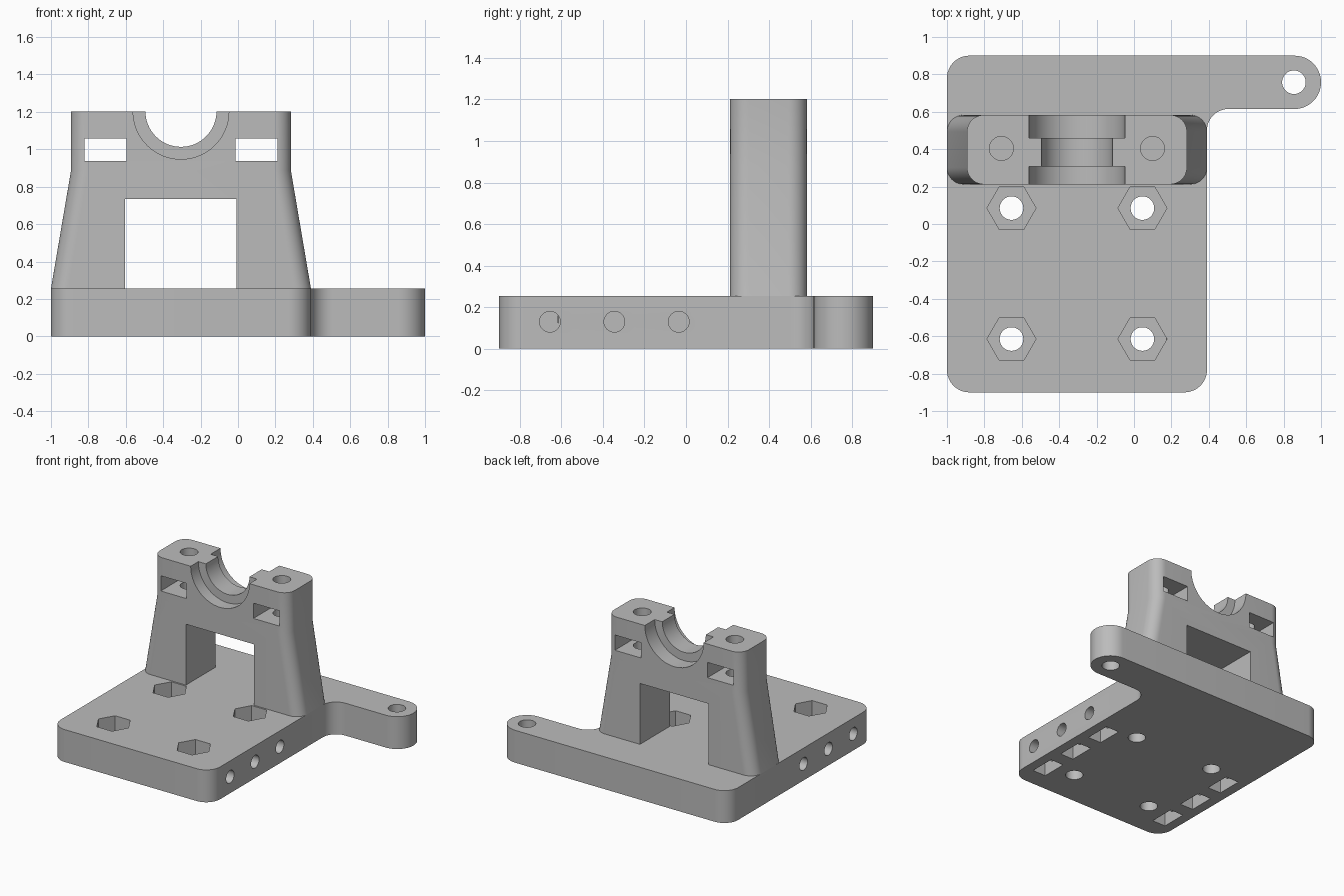
import bpy
import bmesh
from math import cos, sin, pi
from mathutils import Vector

default_cube = bpy.data.objects.get("Cube")
if default_cube:
    bpy.data.objects.remove(default_cube, do_unlink=True)

MID = -0.305          # symmetry plane of plate and stand
TOP = 0.255           # upper face of the plate
CREST = 1.203         # upper face of the stand
FRONT, BACK = 0.212, 0.583

grey = bpy.data.materials.new("plain_grey")
grey.use_nodes = True
grey.diffuse_color = (0.5, 0.5, 0.5, 1)
grey.node_tree.nodes["Principled BSDF"].inputs["Base Color"].default_value = (0.5, 0.5, 0.5, 1)


def rounded(corners, steps=12):
    """Outline of a right-angled polygon whose (x, y, radius) corners are filleted."""
    points = []
    for i, (x, y, r) in enumerate(corners):
        p = Vector((x, y))
        u = (Vector(corners[i - 1][:2]) - p).normalized()
        v = (Vector(corners[(i + 1) % len(corners)][:2]) - p).normalized()
        for k in range(steps + 1):
            t = pi / 2 * k / steps
            points.append(p + r * (u + v - v * cos(t) - u * sin(t)))
    return points


def loft(name, rings):
    """Closed solid skinned through matching rings of points."""
    bm = bmesh.new()
    loops = [[bm.verts.new(p) for p in ring] for ring in rings]
    n = len(loops[0])
    for low, high in zip(loops, loops[1:]):
        for i in range(n):
            j = (i + 1) % n
            bm.faces.new((low[i], low[j], high[j], high[i]))
    bm.faces.new(loops[0])
    bm.faces.new(loops[-1])
    bmesh.ops.recalc_face_normals(bm, faces=bm.faces)
    mesh = bpy.data.meshes.new(name)
    bm.to_mesh(mesh)
    bm.free()
    mesh.materials.append(grey)
    obj = bpy.data.objects.new(name, mesh)
    bpy.context.collection.objects.link(obj)
    return obj


def at_height(outline, z):
    return [(p[0], p[1], z) for p in outline]


def box(x0, x1, y0, y1, z0, z1):
    outline = [(x0, y0), (x1, y0), (x1, y1), (x0, y1)]
    return loft("cutter", [at_height(outline, z) for z in (z0, z1)])


def rod(axis, a, b, radius, start, end, sides=48):
    """Round or hexagonal cutter along an axis; a, b locate it on the other two."""
    rings = []
    for s in (start, end):
        ring = []
        for k in range(sides):
            t = 2 * pi * k / sides
            p = [a + radius * cos(t), b + radius * sin(t)]
            p.insert("xyz".index(axis), s)
            ring.append(p)
        rings.append(ring)
    return loft("cutter", rings)


def select_only(obj):
    bpy.ops.object.select_all(action="DESELECT")
    obj.select_set(True)
    bpy.context.view_layer.objects.active = obj


def carve(body, cutters):
    """Subtract the cutters, remove them, and shade the result."""
    select_only(body)
    for cutter in cutters:
        mod = body.modifiers.new("cut", "BOOLEAN")
        mod.operation = "DIFFERENCE"
        mod.solver = "EXACT"
        mod.object = cutter
        bpy.ops.object.modifier_apply(modifier=mod.name)
        bpy.data.objects.remove(cutter, do_unlink=True)
    select_only(body)
    bpy.ops.object.shade_smooth_by_angle(angle=pi / 6)


# Mounting plate with its side arm
plate_outline = rounded([
    (-1, -0.9, 0.12), (0.39, -0.9, 0.12), (0.39, 0.615, 0.115),
    (1, 0.615, 0.142), (1, 0.9, 0.142), (-1, 0.9, 0.12)])
plate = loft("mounting_plate", [at_height(plate_outline, z) for z in (0, TOP)])

# Arm eye, bolt holes with hexagonal pockets, side screws with nut slots below
cuts = [rod("z", 0.855, 0.758, 0.063, -0.1, 0.4)]
for side in (-1, 1):
    for y in (-0.615, 0.085):
        x = MID + side * 0.35
        cuts.append(rod("z", x, y, 0.063, -0.1, 0.4))
        cuts.append(rod("z", x, y, 0.131, TOP - 0.13, 0.4, sides=6))
    for y in (-0.655, -0.345, -0.035):
        x = MID + side * 0.562
        cuts.append(box(x - 0.057, x + 0.057, y - 0.1, y + 0.1, -0.1, 0.225))
        cuts.append(rod("x", y, 0.13, 0.05, MID + side * 0.48, MID + side * 0.8, sides=32))
carve(plate, cuts)

# Bearing stand: tapered legs below a straight head
rings = []
for half, z in ((0.695, TOP), (0.588, 0.885), (0.588, CREST)):
    section = rounded([
        (MID - half, FRONT, 0.09), (MID + half, FRONT, 0.09),
        (MID + half, BACK, 0.09), (MID - half, BACK, 0.09)])
    rings.append(at_height(section, z))
stand = loft("bearing_stand", rings)

# Leg opening, stepped bearing cradle, cap screws and their nut slots
cuts = [
    box(MID - 0.298, MID + 0.298, 0, 0.8, 0.1, 0.735),
    rod("y", MID, CREST, 0.19, 0, 0.8, sides=64),
    rod("y", MID, CREST, 0.256, 0, 0.307, sides=64),
    rod("y", MID, CREST, 0.256, 0.46, 0.8, sides=64)]
for side in (-1, 1):
    x = MID + side * 0.404
    cuts.append(box(x - 0.113, x + 0.113, 0, 0.8, 0.938, 1.058))
    cuts.append(rod("z", x, 0.404, 0.064, 0.8, 1.4))
carve(stand, cuts)
